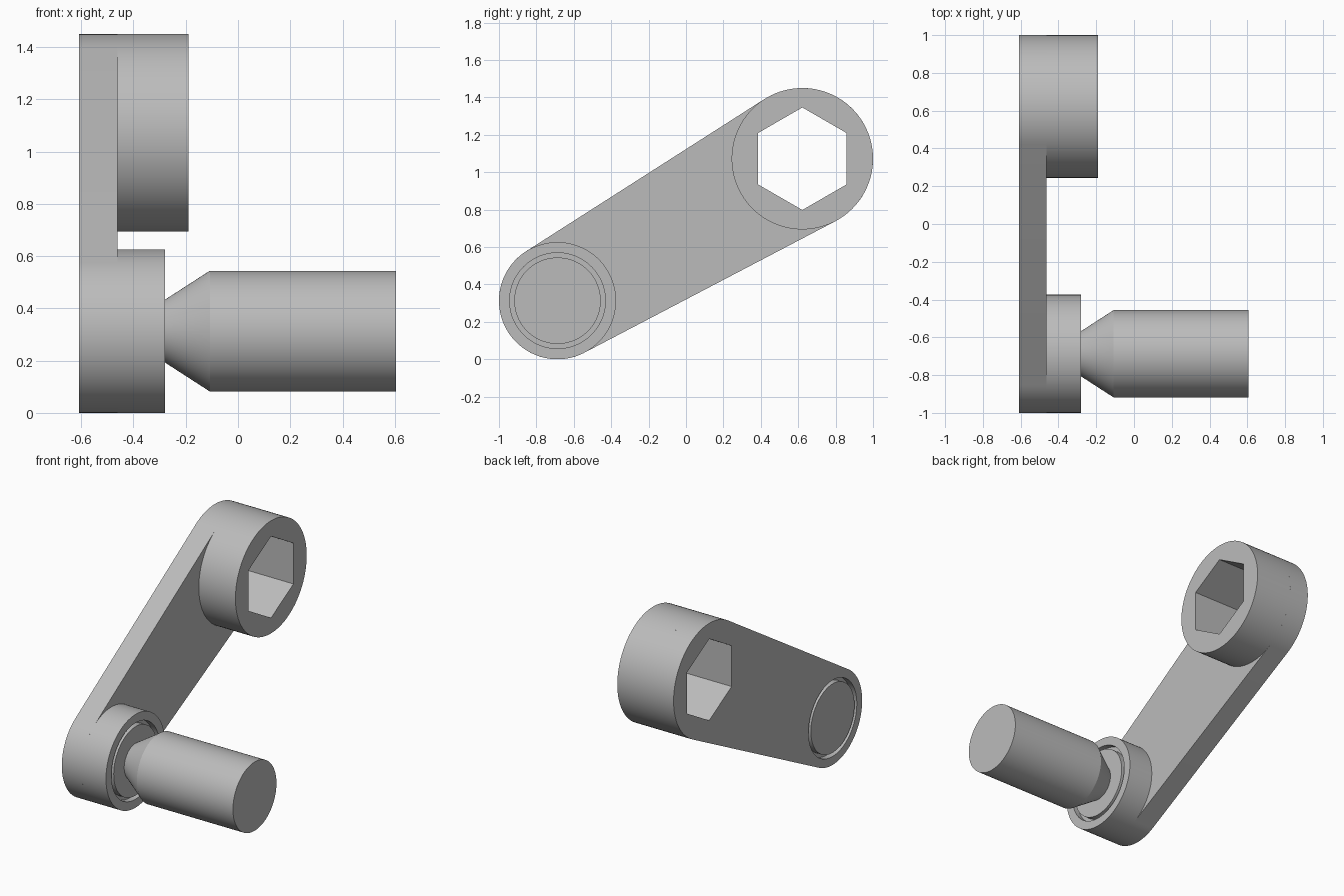
import bpy, bmesh
from math import sin, cos, pi, radians, atan2, asin, hypot
from mathutils import Matrix, Vector

cube = bpy.data.objects.get("Cube")
if cube:
    bpy.data.objects.remove(cube, do_unlink=True)

grey = bpy.data.materials.new("plain grey")
grey.use_nodes = True
GREY = (0.5, 0.5, 0.5, 1)
grey.diffuse_color = GREY
grey.node_tree.nodes["Principled BSDF"].inputs["Base Color"].default_value = GREY

# Outlines lie in the YZ plane and are extruded along X
AXES = Matrix(((0, 0, 1, 0), (1, 0, 0, 0), (0, 1, 0, 0), (0, 0, 0, 1)))
SOCKET, SOCKET_R = (0.622, 1.072), 0.378
PIVOT, PIVOT_R = (-0.687, 0.313), 0.313
BORE_R, GRIP_R = 0.256, 0.231
BACK, ARM_FRONT, PIVOT_FRONT, SOCKET_FRONT = -0.608, -0.462, -0.28, -0.19
SEGMENTS = 96


def arc(center, radius, start=0, end=2 * pi, count=SEGMENTS, closed=True):
    steps = count if closed else count - 1
    return [(center[0] + radius * cos(start + (end - start) * i / steps),
             center[1] + radius * sin(start + (end - start) * i / steps))
            for i in range(count)]


def finish(obj):
    obj.data.materials.clear()
    obj.data.materials.append(grey)
    bpy.ops.object.select_all(action='DESELECT')
    obj.select_set(True)
    bpy.context.view_layer.objects.active = obj
    bpy.ops.object.shade_smooth_by_angle(angle=radians(25))


def plate(name, outlines, x0, x1, open_back=False):
    """Extrude an outline with holes from x0 to x1."""
    curve = bpy.data.curves.new(name, 'CURVE')
    curve.dimensions = '2D'
    curve.fill_mode = 'BOTH'
    curve.extrude = (x1 - x0) / 2
    for points in outlines:
        spline = curve.splines.new('POLY')
        spline.points.add(len(points) - 1)
        for p, (u, v) in zip(spline.points, points):
            p.co = (u, v, 0, 1)
        spline.use_cyclic_u = True
    obj = bpy.data.objects.new(name, curve)
    bpy.context.collection.objects.link(obj)
    bpy.ops.object.select_all(action='DESELECT')
    obj.select_set(True)
    bpy.context.view_layer.objects.active = obj
    bpy.ops.object.convert(target='MESH')
    obj = bpy.context.view_layer.objects.active
    obj.data.transform(Matrix.Translation(((x0 + x1) / 2, 0, 0)) @ AXES)
    bm = bmesh.new()
    bm.from_mesh(obj.data)
    bmesh.ops.remove_doubles(bm, verts=bm.verts, dist=1e-5)
    bmesh.ops.recalc_face_normals(bm, faces=bm.faces)
    if open_back:
        hidden = [f for f in bm.faces if all(abs(v.co.x - x0) < 1e-4 for v in f.verts)]
        bmesh.ops.delete(bm, geom=hidden, context='FACES_ONLY')
    bm.to_mesh(obj.data)
    bm.free()
    finish(obj)


def turned(name, profile, center):
    """Spin an (x, radius) profile about an axis parallel to X."""
    bm = bmesh.new()
    verts = [bm.verts.new((x, center[0] + r, center[1])) for x, r in profile]
    edges = [bm.edges.new(pair) for pair in zip(verts, verts[1:])]
    bmesh.ops.spin(bm, geom=verts + edges, cent=Vector((0, *center)), axis=(1, 0, 0),
                   angle=2 * pi, steps=SEGMENTS)
    bmesh.ops.remove_doubles(bm, verts=bm.verts, dist=1e-4)
    bmesh.ops.recalc_face_normals(bm, faces=bm.faces)
    mesh = bpy.data.meshes.new(name)
    bm.to_mesh(mesh)
    bm.free()
    obj = bpy.data.objects.new(name, mesh)
    bpy.context.collection.objects.link(obj)
    finish(obj)


# Tapered arm: two end arcs joined by their common tangents
dy, dz = SOCKET[0] - PIVOT[0], SOCKET[1] - PIVOT[1]
lean = atan2(dz, dy)
half = pi / 2 + asin((SOCKET_R - PIVOT_R) / hypot(dy, dz))
outline = (arc(SOCKET, SOCKET_R, lean - half, lean + half, 56, False)
           + arc(PIVOT, PIVOT_R, lean + half, lean + 2 * pi - half, 52, False))
hexagon = arc(SOCKET, 0.274, pi / 6, pi / 6 + 2 * pi, 6)
bore = arc(PIVOT, BORE_R)

plate("crank_arm", [outline, hexagon, bore], BACK, ARM_FRONT)
plate("socket_hub", [arc(SOCKET, SOCKET_R), hexagon], ARM_FRONT, SOCKET_FRONT, True)
plate("pivot_hub", [arc(PIVOT, PIVOT_R), bore], ARM_FRONT, PIVOT_FRONT, True)

# Grip and its pivot disc, with a shallow groove around each disc face
GROOVE = 0.04
turned("grip_handle", [
    (BACK, 0), (BACK, GRIP_R), (BACK + GROOVE, GRIP_R), (BACK + GROOVE, BORE_R),
    (PIVOT_FRONT - GROOVE, BORE_R), (PIVOT_FRONT - GROOVE, GRIP_R),
    (PIVOT_FRONT, GRIP_R), (PIVOT_FRONT, 0.12), (-0.108, GRIP_R),
    (0.605, GRIP_R), (0.605, 0)], PIVOT)
